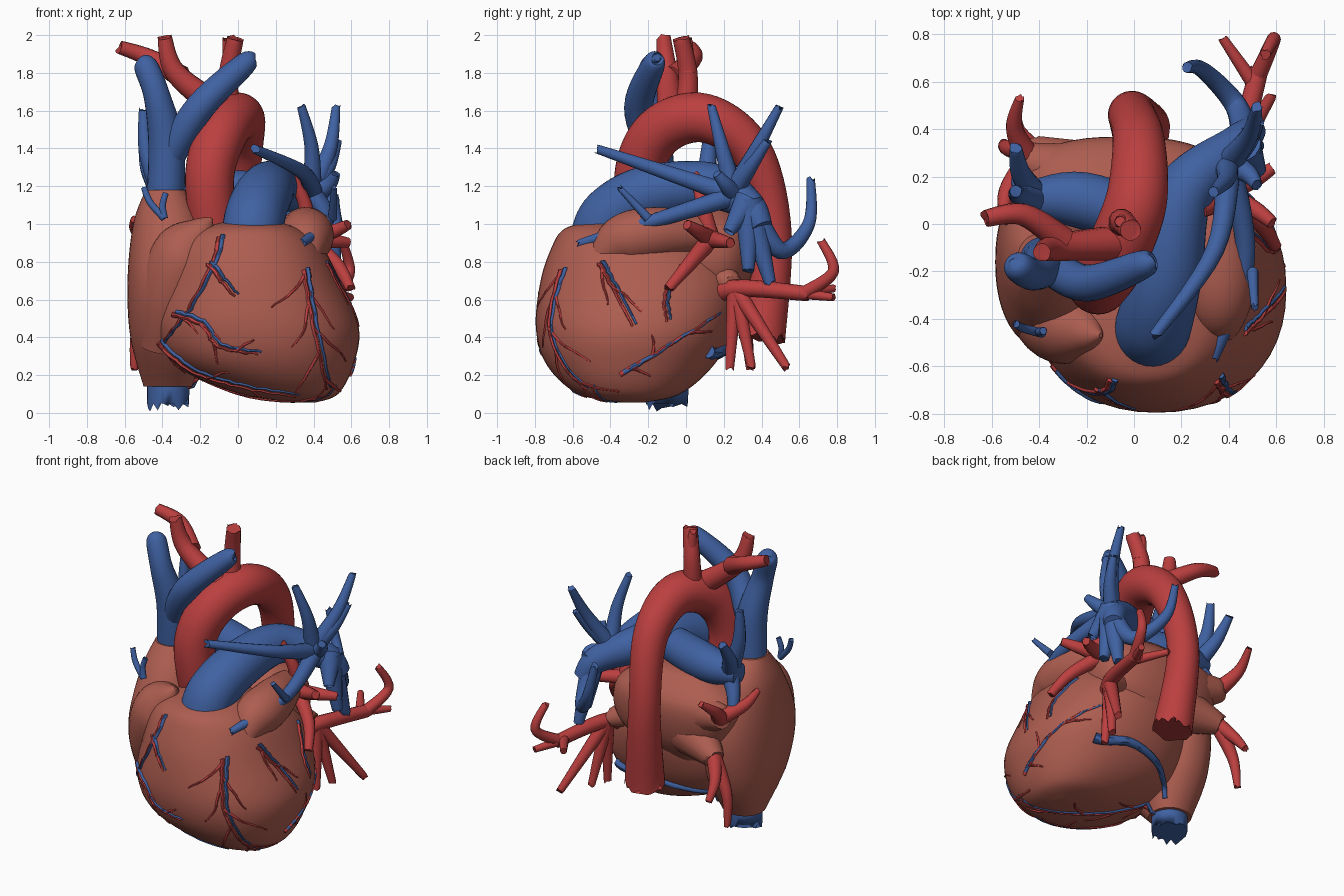
import bpy, bmesh, math, random
from mathutils import Vector
from mathutils.bvhtree import BVHTree

if "Cube" in bpy.data.objects:
    bpy.data.objects.remove(bpy.data.objects["Cube"])

random.seed(4)


def material(name, rgb):
    m = bpy.data.materials.new(name)
    m.diffuse_color = (*rgb, 1)
    m.use_nodes = True
    m.node_tree.nodes["Principled BSDF"].inputs["Base Color"].default_value = m.diffuse_color
    return m


RED = material("artery_red", (0.50, 0.05, 0.05))
BLUE = material("vein_blue", (0.05, 0.12, 0.36))
MUSCLE = material("muscle", (0.42, 0.11, 0.08))


def smooth(pts, steps):
    """Catmull-Rom sampling of tuples of any length."""
    p = [pts[0]] + list(pts) + [pts[-1]]
    out = []
    for i in range(1, len(p) - 2):
        for s in range(steps):
            t = s / steps
            out.append([0.5 * (2 * b + (c - a) * t + (2 * a - 5 * b + 4 * c - d) * t * t
                               + (3 * b - a - 3 * c + d) * t ** 3)
                        for a, b, c, d in zip(*p[i - 1:i + 3])])
    return out + [list(pts[-1])]


def skin(name, rings, mat):
    """Bridge a stack of vertex rings and cap both ends."""
    bm = bmesh.new()
    vs = [[bm.verts.new(c) for c in r] for r in rings]
    n = len(vs[0])
    for a, b in zip(vs, vs[1:]):
        for i in range(n):
            bm.faces.new((a[i], a[(i + 1) % n], b[(i + 1) % n], b[i]))
    bm.faces.new(vs[0])
    bm.faces.new(vs[-1])
    bmesh.ops.recalc_face_normals(bm, faces=bm.faces)
    me = bpy.data.meshes.new(name)
    bm.to_mesh(me)
    bm.free()
    me.shade_smooth()
    me.set_sharp_from_angle(angle=math.radians(45))
    me.materials.append(mat)
    ob = bpy.data.objects.new(name, me)
    bpy.context.collection.objects.link(ob)
    return ob


def loft(name, sections, power=2.2, n=48):
    """Chamber from horizontal slices (z, cx, cy, rx, ry)."""
    def se(v):
        return math.copysign(abs(v) ** (2 / power), v)
    rings = []
    for z, cx, cy, rx, ry in smooth(sections, 7):
        ang = [math.tau * i / n for i in range(n)]
        rings.append([(cx + rx * se(math.cos(a)), cy + ry * se(math.sin(a)), z) for a in ang])
    return skin(name, rings, MUSCLE)


def tube(name, pts, mat, n=14, steps=7, jag=0.0):
    """Vessel along points (x, y, z, radius); jag gives a torn end."""
    s = smooth(pts, steps) if steps > 1 else pts
    c = [Vector(p[:3]) for p in s]
    rings, old, u = [], None, None
    for i, p in enumerate(s):
        t = (c[min(i + 1, len(c) - 1)] - c[max(i - 1, 0)]).normalized()
        u = t.orthogonal().normalized() if old is None else old.rotation_difference(t) @ u
        old, v = t, t.cross(u)
        r = max(p[3], 0.004)
        ring = []
        for k in range(n):
            a = math.tau * k / n
            q = c[i] + r * (math.cos(a) * u + math.sin(a) * v)
            if i == len(s) - 1:
                q -= t * random.random() * jag
            ring.append(q)
        rings.append(ring)
    return skin(name, rings, mat)


def taper(name, pts, r0, r1, mat):
    k = len(pts) - 1
    tube(name, [(*p, r0 + (r1 - r0) * i / k) for i, p in enumerate(pts)], mat, 12, 7, .03)


def spray(name, hub, tips, r0, r1, mat, bow):
    """Vessels fanning from a hub to tips, each bowed outward in x."""
    hub = Vector(hub)
    for i, tip in enumerate(tips):
        tip = Vector(tip)
        mid = hub.lerp(tip, .5)
        mid.x += bow * (tip - hub).length
        taper(f"{name}_{i + 1}", [hub, mid, tip], r0, r1, mat)


# Heart chambers
body = [
    loft("ventricles", [
        (.055, .36, -.28, .05, .06), (.1, .27, -.3, .26, .27), (.25, .14, -.295, .47, .44),
        (.45, .1, -.27, .54, .525), (.7, .07, -.24, .47, .53), (.88, .055, -.28, .39, .43),
        (.97, .06, -.36, .27, .29), (1.01, .07, -.36, .15, .18)]),
    loft("right_atrium", [
        (.14, -.37, -.1, .13, .13), (.4, -.365, -.14, .205, .31), (.7, -.36, -.16, .225, .37),
        (1.0, -.365, -.14, .19, .26), (1.18, -.385, -.15, .105, .11)]),
    loft("left_atrium", [
        (.5, -.06, .1, .15, .12), (.7, -.02, .12, .39, .22), (.95, -.05, .12, .43, .24),
        (1.1, -.05, .12, .2, .1)], 2.6),
    tube("right_auricle", [(-.42, -.3, .34, .1), (-.36, -.37, .6, .165), (-.28, -.42, .84, .175),
                           (-.19, -.46, .97, .08), (-.14, -.47, 1.03, .01)], MUSCLE, 28),
    tube("left_auricle", [(.3, .1, .95, .1), (.36, -.16, .95, .14), (.36, -.36, .9, .13),
                          (.39, -.51, .77, .015)], MUSCLE, 28)]
taper("right_upper_vein_root", [(-.25, .2, .88), (-.48, .28, .92)], .15, .07, MUSCLE)
taper("right_lower_vein_root", [(-.2, .2, .72), (-.45, .32, .64)], .16, .06, MUSCLE)
taper("left_vein_root", [(.2, .12, .75), (.41, .26, .67)], .13, .05, MUSCLE)

# Aorta and arch branches
tube("aorta", [(-.12, -.22, .85, .12), (-.15, -.25, 1.25, .13), (-.08, -.14, 1.49, .135),
               (.01, .1, 1.56, .13), (.02, .35, 1.38, .11), (-.01, .46, .95, .1),
               (.03, .4, .38, .125)], RED, 32, 9, .05)
taper("brachiocephalic_artery", [(-.08, -.08, 1.6), (-.33, -.1, 1.8), (-.39, -.12, 2)], .075, .038, RED)
taper("right_subclavian_artery", [(-.3, -.07, 1.78), (-.47, .04, 1.88), (-.64, .02, 1.94)], .06, .035, RED)
taper("left_carotid_artery", [(-.05, 0, 1.6), (-.05, .01, 1.8), (-.01, -.03, 2)], .06, .045, RED)
taper("left_carotid_fork", [(-.04, .01, 1.8), (-.06, .01, 1.99)], .045, .022, RED)

# Great veins
tube("superior_vena_cava", [(-.385, -.15, 1.1, .1), (-.38, -.17, 1.42, .095), (-.43, -.21, 1.68, .07),
                            (-.49, -.18, 1.84, .062), (-.51, -.165, 1.88, .02)], BLUE, 24)
tube("left_brachiocephalic_vein", [(-.36, -.17, 1.36, .08), (-.2, -.25, 1.62, .078), (.04, -.17, 1.85, .06),
                                   (.08, -.155, 1.88, .02)], BLUE, 24)
tube("inferior_vena_cava", [(-.37, -.1, .25, .115), (-.37, -.1, 0, .11)], BLUE, 24, 4)
for v in bpy.data.objects["inferior_vena_cava"].data.vertices:
    if v.co.z < .02:
        v.co.z = random.random() * .1

# Pulmonary arteries
tube("pulmonary_trunk", [(.07, -.46, .9, .16), (.09, -.4, 1.04, .16), (.14, -.2, 1.16, .15), (.21, .13, 1.2, .125),
                         (.43, .33, 1.1, .085), (.5, .4, .98, .06)], BLUE, 32, 10)
tube("right_pulmonary_artery", [(.15, -.02, 1.17, .11), (-.22, .1, 1.16, .12), (-.47, .1, 1.15, .07)], BLUE, 28)
spray("left_lung_artery", (.4, .26, 1.15), [
    (.08, -.48, 1.4), (.33, -.58, .89), (.52, .16, 1.27)], .055, .024, BLUE, .12)
spray("left_upper_lung_artery", (.39, .25, 1.17), [
    (.33, .13, 1.64), (.52, .5, 1.63), (.53, .44, 1.45)], .055, .022, BLUE, .06)
spray("left_lower_lung_artery", (.46, .33, 1.12), [(.5, .45, .67), (.52, .33, .74), (.53, .22, .95)], .08, .03, BLUE, 0)
taper("left_back_lung_artery", [(.47, .35, 1.08), (.43, .5, .86), (.29, .65, 1), (.22, .66, 1.25)], .06, .022, BLUE)
taper("left_front_twig", [(.5, -.2, 1.03), (.51, -.36, 1.2)], .025, .015, BLUE)
spray("right_lung_artery", (-.4, .1, 1.15), [
    (-.5, .14, 1.62), (-.5, .33, 1.45), (-.5, .22, .9)], .06, .025, BLUE, -.07)
spray("right_front_twig", (-.39, -.46, 1.03), [(-.5, -.42, 1.2), (-.38, -.45, 1.17)], .02, .016, BLUE, -.1)

# Pulmonary veins
taper("left_lower_lung_vein", [(.3, .13, .6), (.42, .27, .66), (.53, .66, .63)], .055, .04, RED)
taper("left_back_lung_vein", [(.52, .62, .63), (.59, .78, .75), (.55, .71, .92)], .038, .022, RED)
spray("left_outer_lung_vein", (.5, .6, .635), [(.37, .79, .66), (.6, .79, .61)], .032, .02, RED, 0)
spray("left_descending_lung_vein", (.41, .26, .66), [
    (.43, .23, .22), (.47, .35, .23), (.58, .54, .23)], .045, .023, RED, 0)
spray("left_upper_lung_vein", (.36, .13, .92), [
    (.6, -.1, .65), (.59, 0, 1), (.28, .05, 1.27), (.59, .24, .9)], .05, .026, RED, .1)
spray("right_upper_lung_vein", (-.44, .27, .91), [
    (-.48, .54, 1.12), (-.55, 0, 1.03)], .055, .018, RED, -.13)
spray("right_lower_lung_vein", (-.42, .3, .65), [(-.55, .34, .22), (-.5, .48, .42)], .05, .02, RED, -.1)

# Coronary vessels projected onto the chambers
verts, polys = [], []
for ob in body:
    k = len(verts)
    verts += [v.co.copy() for v in ob.data.vertices]
    polys += [[k + i for i in p.vertices] for p in ob.data.polygons]
tree = BVHTree.FromPolygons(verts, polys)
VIEWS = {"front": (lambda a, b: (a, -3, b), (0, 1, 0)), "side": (lambda a, b: (3, a, b), (-1, 0, 0)),
         "below": (lambda a, b: (a, b, -3), (0, 0, 1))}


def project(name, view, flat, r, mat, shift=0.0):
    place, d = VIEWS[view]
    pts = []
    for i, (a, b) in enumerate(flat):
        hit = tree.ray_cast(Vector(place(a + shift, b + shift * .6)), Vector(d))[0]
        if hit:
            pts.append((*hit, r * (1 - .6 * i / len(flat))))
    if len(pts) > 2:
        tube(name, pts, mat, 8, 1)


def coronary(name, view, path, twigs=0, length=.2, r=.014):
    """Artery with a vein beside it and twigs leaving on alternate sides."""
    flat = [(a + random.uniform(-.005, .005), b + random.uniform(-.005, .005)) for a, b in smooth(path, 8)]
    project(f"{name}_artery", view, flat, r, RED)
    project(f"{name}_vein", view, flat, r, BLUE, .02)
    for k in range(twigs):
        i = int((k + .7) / (twigs + .5) * (len(flat) - 1))
        (a, b), (c, e) = flat[i], flat[min(i + 2, len(flat) - 1)]
        ang = math.atan2(e - b, c - a) + (.6 if k % 2 else -.6)
        twig = [(a, b)]
        for _ in range(9):
            a, b = a + math.cos(ang) * length / 9, b + math.sin(ang) * length / 9
            ang += random.uniform(-.25, .25)
            twig.append((a, b))
        project(f"{name}_twig_{k + 1}", view, twig, r * .7, RED)


coronary("right_coronary", "front", [(-.1, .93), (-.14, .78), (-.27, .54), (-.41, .36)])
coronary("right_marginal", "front", [(-.42, .37), (-.25, .22), (0, .14), (.3, .085)], 3, .12)
coronary("upper_ventricular", "front", [(-.16, .79), (-.1, .71), (-.02, .62)])
coronary("middle_ventricular", "front", [(-.34, .52), (-.2, .47), (-.1, .35), (.1, .31)], 4, .12)
coronary("front_descending", "front", [(.35, .76), (.37, .6), (.42, .35), (.47, .12)], 6, .25)
coronary("diagonal", "side", [(-.46, .79), (-.42, .72), (-.28, .46)], 2)
coronary("circumflex", "side", [(-.02, .78), (-.11, .62), (-.1, .48)])
coronary("left_marginal", "side", [(-.35, .2), (-.15, .32), (.16, .52)], 3, .12)
coronary("back_descending", "below", [(-.28, -.12), (0, -.25), (.5, -.5)], 5)
project("coronary_sinus", "below", smooth([(.42, .12), (.2, .2), (-.05, .16), (-.25, 0)], 8), .035, BLUE)
